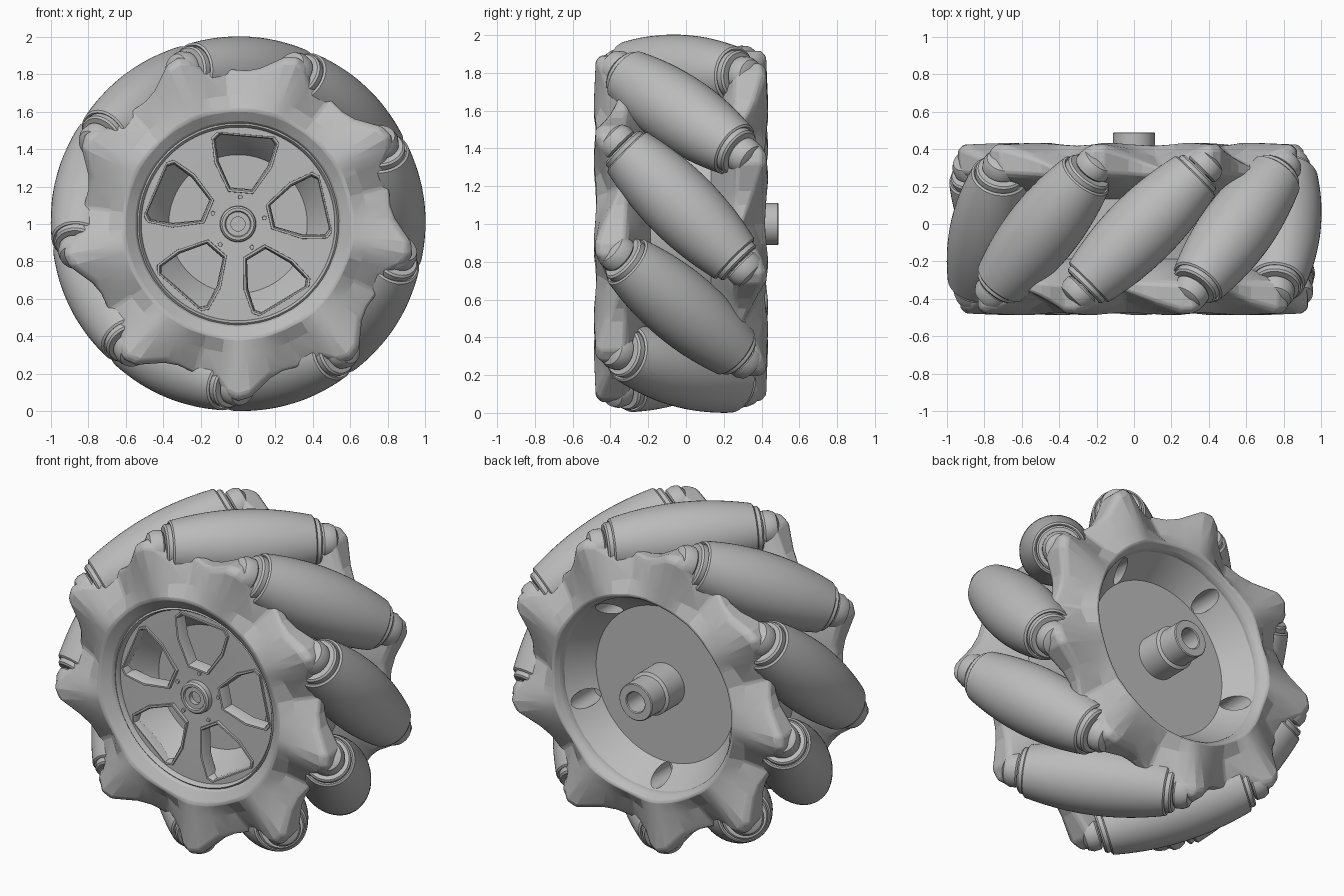
import bpy, bmesh, math
from mathutils import Matrix, Vector

if "Cube" in bpy.data.objects:
    bpy.data.objects.remove(bpy.data.objects["Cube"], do_unlink=True)

MID = -0.027            # middle of the wheel along y
TEETH, FIRST = 9, 7     # roller count and angle of the first roller
PLACE = Matrix.Translation((0, 0, 1))
TO_Y = PLACE @ Matrix.Rotation(-math.pi / 2, 4, 'X')   # lathe axis z -> y

grey = bpy.data.materials.new("plain grey")
grey.use_nodes = True
grey.diffuse_color = (0.5, 0.5, 0.5, 1)
grey.node_tree.nodes["Principled BSDF"].inputs["Base Color"].default_value = (0.5, 0.5, 0.5, 1)


def polar(r, deg, y=0.0):
    a = math.radians(deg)
    return Vector((r * math.cos(a), y, r * math.sin(a)))


def link(name, mesh, matrix=PLACE):
    ob = bpy.data.objects.new(name, mesh)
    bpy.context.collection.objects.link(ob)
    ob.matrix_world = matrix
    return ob


def loft(name, loops, close=False, caps=False):
    """Skin a list of equal closed loops into a mesh."""
    bm = bmesh.new()
    rows = [[bm.verts.new(p) for p in loop] for loop in loops]
    pairs = list(zip(rows, rows[1:])) + ([(rows[-1], rows[0])] if close else [])
    for a, b in pairs:
        n = len(a)
        for i in range(n):
            j = (i + 1) % n
            bm.faces.new((a[i], a[j], b[j], b[i]))
    if caps:
        bm.faces.new(rows[0])
        bm.faces.new(rows[-1])
    bmesh.ops.remove_doubles(bm, verts=bm.verts, dist=1e-5)
    bmesh.ops.recalc_face_normals(bm, faces=bm.faces)
    mesh = bpy.data.meshes.new(name)
    bm.to_mesh(mesh)
    bm.free()
    mesh.materials.append(grey)
    return mesh


def lathe(name, profile, n=64):
    """Turn (radius, height) points round z."""
    return loft(name, [[(r * math.cos(math.tau * i / n), r * math.sin(math.tau * i / n), h)
                        for i in range(n)] for r, h in profile])


def cut(ob, cutters):
    """Subtract the cutters, keep the result and drop the cutters."""
    for c in cutters:
        c.hide_render = True
        mod = ob.modifiers.new("cut", 'BOOLEAN')
        mod.object, mod.operation, mod.solver = c, 'DIFFERENCE', 'EXACT'
    bpy.context.view_layer.update()
    mesh = bpy.data.meshes.new_from_object(
        ob.evaluated_get(bpy.context.evaluated_depsgraph_get()))
    ob.modifiers.clear()
    ob.data = mesh
    for c in cutters:
        bpy.data.objects.remove(c, do_unlink=True)


# Rollers: barrels whose bulge follows the round outline of the wheel
R, HALF = 0.805, 0.40


def bulge(t):
    return 1 - math.sqrt(R * R + t * t / 2)


ts = [HALF * (i / 10 - 1) for i in range(21)]
e = bulge(HALF)
body = [(bulge(t) + 0.003, t) for t in ts]
roller_profile = ([(0, -0.44), (0.12, -0.44), (0.13, -0.43), (0.13, -HALF), (e - 0.008, -HALF - 0.008)]
                  + body + [(e - 0.008, HALF + 0.008), (0.13, HALF), (0.13, 0.43), (0.12, 0.44), (0, 0.44)])
roller_mesh = lathe("roller", roller_profile, 48)
end = [(0.05, 0.40), (0.05, 0.445), (0.09, 0.445), (0.1, 0.455), (0.1, 0.495),
       (0.085, 0.525), (0.05, 0.54), (0, 0.54)]
pin_mesh = lathe("roller_pin", [(r, -t) for r, t in reversed(end)] + end, 32)

for k in range(TEETH):
    a = FIRST + 360 / TEETH * k
    axis = Vector((0, 1, 0)) - polar(1, a + 90)
    m = Matrix.Translation(polar(R, a, MID) + Vector((0, 0, 1))) @ axis.to_track_quat('Z', 'Y').to_matrix().to_4x4()
    link(f"roller_{k + 1}", roller_mesh, m)
    link(f"roller_pin_{k + 1}", pin_mesh, m)

# Toothed side plates: one tooth as (angle, radius, groove depth)
TOOTH = [(34, 0.93, 0), (30, 0.945, 0), (26.5, 0.925, 0.2), (23, 0.855, 0.45),
         (14, 0.83, 1), (7, 0.82, 0.65), (2, 0.84, 0.4)]


def side_plate(name, lip):
    outline = [(a - 40 * k, r, v) for k in range(TEETH) for a, r, v in TOOTH]

    def ring(radius, depth):
        return [polar(radius(r), a, depth(v)) for a, r, v in outline]
    loops = [
        ring(lambda r: lip, lambda v: -0.36),
        ring(lambda r: lip + 0.005, lambda v: -0.435),
        ring(lambda r: 0.61, lambda v: -0.487 + 0.01 * v),
        ring(lambda r: 0.69, lambda v: -0.487 + 0.075 * v),
        ring(lambda r: r - 0.03, lambda v: -0.478 + 0.115 * v),
        ring(lambda r: r, lambda v: -0.45 + 0.10 * v),
        ring(lambda r: r, lambda v: -0.33 + 0.02 * v),
        ring(lambda r: r - 0.03, lambda v: -0.305 + 0.02 * v),
        ring(lambda r: 0.70, lambda v: -0.22),
        ring(lambda r: 0.59, lambda v: -0.18),
    ]
    ob = link(name, loft(name, loops, close=True))
    bev = ob.modifiers.new("soft edges", 'BEVEL')
    bev.width, bev.segments, bev.angle_limit = 0.012, 2, math.radians(25)
    return ob


front = side_plate("front_side_plate", 0.535)
back = side_plate("back_side_plate", 0.575)
centre = Matrix.Translation((0, MID, 0))
back.matrix_world = PLACE @ centre @ Matrix.Rotation(math.pi, 4, polar(1, FIRST)) @ centre.inverted()

# Drum: window floor at the front, conical recess at the back
drum = link("drum", lathe("drum", [
    (0, -0.24), (0.37, -0.24), (0.375, -0.25), (0.49, -0.38), (0.55, -0.38), (0.58, -0.3), (0.61, -0.25),
    (0.61, 0.2), (0.615, 0.25), (0.605, 0.34), (0.585, 0.365), (0.47, 0.2), (0, 0.2)], 96), TO_Y)
cut(drum, [link("hole_cutter", loft("hole_cutter", [
    [polar(0.522, 51 + 72 * k, y) + polar(0.052, 15 * i) for i in range(24)]
    for y in (0.12, 0.5)], caps=True)) for k in range(5)])

# Spoked rim with five windows
WINDOW = [(0.495, -17), (0.475, -21), (0.35, -24), (0.19, -19), (0.19, 19), (0.35, 24), (0.475, 21), (0.495, 17)]


def window(k, y, grow=0.0):
    mid = polar(0.36, 85 + 72 * k)
    pts = [polar(r, a + 85 + 72 * k) for r, a in WINDOW]
    return [p + (p - mid).normalized() * grow + Vector((0, y, 0)) for p in pts]


rim = link("spoked_rim", lathe("spoked_rim", [
    (0, -0.33), (0.5, -0.33), (0.54, -0.36), (0.54, -0.42), (0.53, -0.43), (0.522, -0.42),
    (0.517, -0.40), (0.3, -0.40), (0.13, -0.39), (0, -0.39)], 96), TO_Y)
cut(rim, [link("window_cutter", loft("window_cutter", [window(k, -0.5), window(k, -0.2)], caps=True))
          for k in range(5)])

for k in range(5):
    link(f"window_trim_{k + 1}", loft("window_trim", [
        window(k, -0.34, -0.012), window(k, -0.40, -0.008), window(k, -0.412),
        window(k, -0.412, 0.012), window(k, -0.34, 0.016)], close=True))
    link(f"hub_screw_{k + 1}", lathe("hub_screw", [
        (0, -0.40), (0.011, -0.40), (0.013, -0.38), (0, -0.38)], 12),
        Matrix.Translation(polar(0.145, 85 + 72 * k)) @ TO_Y)

# Hub boss at the front and hollow shaft at the back
link("hub_boss", lathe("hub_boss", [
    (0, -0.37), (0.038, -0.37), (0.038, -0.42), (0.065, -0.42), (0.07, -0.43),
    (0.085, -0.43), (0.095, -0.42), (0.098, -0.37), (0, -0.36)]), TO_Y)
link("rear_shaft", lathe("rear_shaft", [
    (0, 0.19), (0.13, 0.19), (0.13, 0.35), (0.112, 0.36), (0.112, 0.485), (0.107, 0.49),
    (0.065, 0.49), (0.06, 0.485), (0.06, 0.34), (0, 0.34)]), TO_Y)


# Smooth shading that keeps edges sharp, crisper on the faceted plates
def shade(obs, degrees):
    bpy.ops.object.select_all(action='DESELECT')
    for ob in obs:
        ob.select_set(True)
    bpy.context.view_layer.objects.active = obs[0]
    bpy.ops.object.shade_smooth_by_angle(angle=math.radians(degrees))


shade([ob for ob in bpy.context.collection.objects
       if ob.type == 'MESH' and grey.name in ob.data.materials], 30)
shade([front, back], 14)
